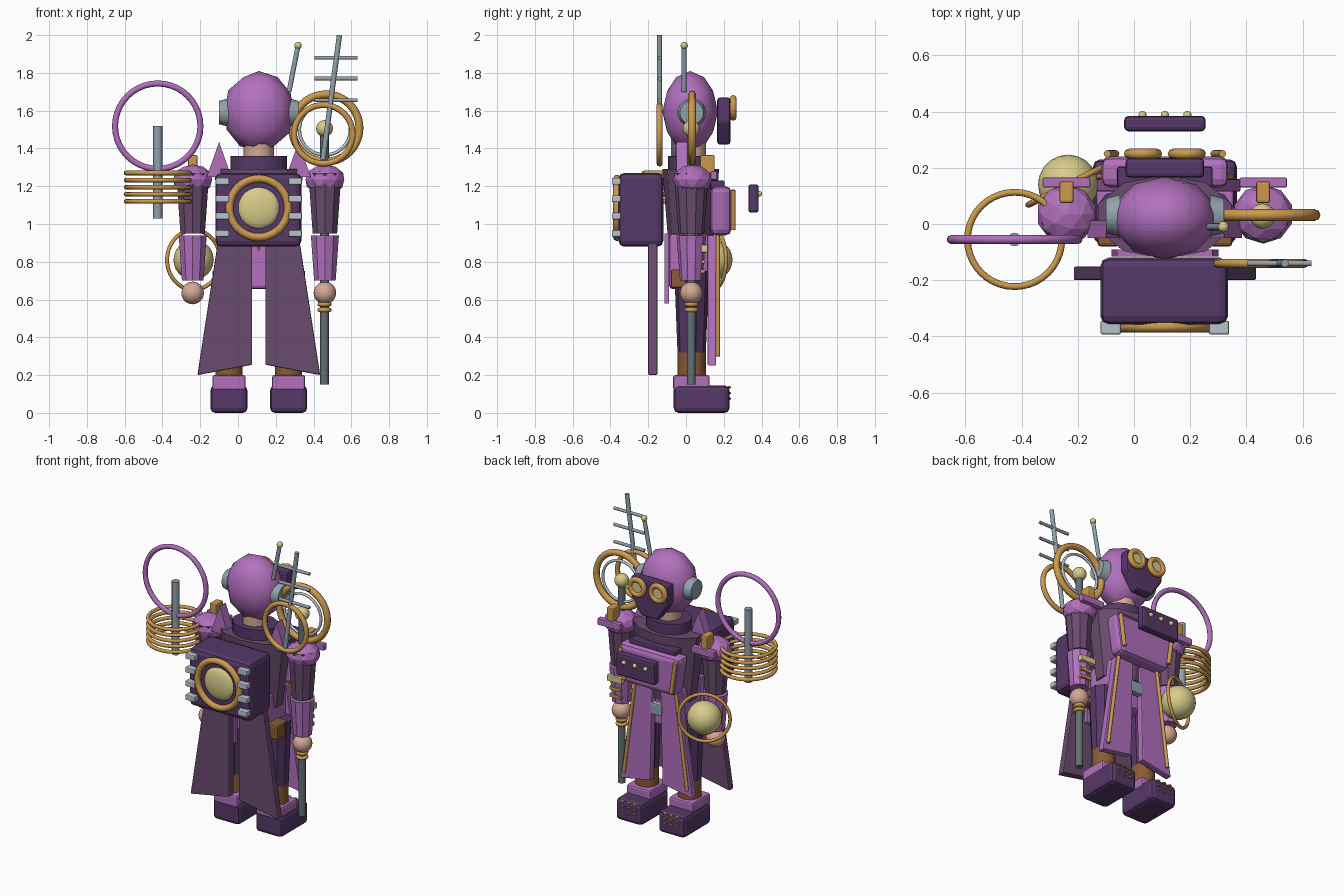
import bpy, bmesh, math
from mathutils import Vector

if "Cube" in bpy.data.objects:
    bpy.data.objects.remove(bpy.data.objects["Cube"])

CX = 0.11          # body centre line
SIDES = ((-1, "right"), (1, "left"))


def material(name, r, g, b):
    col = [((c / 255 + 0.055) / 1.055) ** 2.4 for c in (r, g, b)] + [1]
    m = bpy.data.materials.new(name)
    m.use_nodes = True
    m.diffuse_color = col
    m.node_tree.nodes["Principled BSDF"].inputs["Base Color"].default_value = col
    return m


PURPLE = material("light purple", 178, 112, 190)
DARK = material("deep violet", 86, 56, 104)
PLUM = material("muted plum", 106, 76, 110)
GOLD = material("brass", 204, 154, 78)
YELLOW = material("pale yellow", 216, 204, 138)
SILVER = material("silver", 186, 196, 204)
STEEL = material("steel", 146, 162, 172)
IRON = material("dark steel", 100, 112, 118)
SKIN = material("skin", 214, 168, 148)
BROWN = material("brown leather", 138, 92, 54)


def finish(name, mat, smooth=None, bevel=0):
    ob = bpy.context.object
    ob.name = name
    ob.data.materials.append(mat)
    if bevel:
        mod = ob.modifiers.new("Bevel", "BEVEL")
        mod.width, mod.segments = bevel, 2
    if smooth:
        bpy.ops.object.shade_smooth_by_angle(angle=math.radians(smooth))
    return ob


def box(name, lo, hi, mat, bevel=0):
    lo, hi = Vector(lo), Vector(hi)
    bpy.ops.mesh.primitive_cube_add(size=1, location=(lo + hi) / 2)
    bpy.context.object.scale = hi - lo
    bpy.ops.object.transform_apply(location=False, rotation=False)
    return finish(name, mat, bevel=bevel)


def ball(name, loc, radii, mat, sub=3, smooth=40):
    bpy.ops.mesh.primitive_ico_sphere_add(subdivisions=sub, radius=1, location=loc)
    bpy.context.object.scale = radii
    bpy.ops.object.transform_apply(location=False, rotation=False)
    return finish(name, mat, smooth)


def rod(name, a, b, r1, mat, r2=None, n=12, squash=1, smooth=40):
    a, b = Vector(a), Vector(b)
    bpy.ops.mesh.primitive_cone_add(vertices=n, radius1=r1, radius2=r1 if r2 is None else r2,
                                    depth=(b - a).length, location=(a + b) / 2)
    ob = bpy.context.object
    ob.scale.y = squash
    ob.rotation_euler = (b - a).to_track_quat("Z", "Y").to_euler()
    return finish(name, mat, smooth)


def ring(name, loc, major, minor, mat, rot=(math.pi / 2, 0, 0)):
    bpy.ops.mesh.primitive_torus_add(location=loc, rotation=rot, major_radius=major, minor_radius=minor,
                                     major_segments=40, minor_segments=8)
    return finish(name, mat, 60)


def plate(name, outline, y0, y1, mat, bevel=0):
    """Extrude an (x, z) outline from y0 to y1."""
    bm = bmesh.new()
    face = bm.faces.new([bm.verts.new((x, y0, z)) for x, z in outline])
    top = bmesh.ops.extrude_face_region(bm, geom=[face])["geom"]
    bmesh.ops.translate(bm, vec=(0, y1 - y0, 0), verts=[v for v in top if isinstance(v, bmesh.types.BMVert)])
    bmesh.ops.recalc_face_normals(bm, faces=bm.faces)
    me = bpy.data.meshes.new(name)
    bm.to_mesh(me)
    bm.free()
    ob = bpy.data.objects.new(name, me)
    bpy.context.collection.objects.link(ob)
    bpy.context.view_layer.objects.active = ob
    return finish(name, mat, bevel=bevel)


# Head, neck and collar
ball("head", (CX, 0.022, 1.595), (0.19, 0.147, 0.215), PURPLE, sub=2)
rod("neck", (CX, 0.025, 1.3), (CX, 0.025, 1.45), 0.08, SKIN)
rod("collar", (CX, 0.025, 1.28), (CX, 0.025, 1.36), 0.15, DARK, n=16, squash=0.8)
rod("head_antenna", (0.27, -0.01, 1.7), (0.318, -0.01, 1.945), 0.013, STEEL)
ball("antenna_tip", (0.318, -0.01, 1.945), [0.02] * 3, YELLOW, sub=2)
mask = [(-0.14, 1.67), (0.14, 1.67), (0.14, 1.54), (0.06, 1.42), (-0.06, 1.42), (-0.14, 1.54)]
plate("mask", [(CX + x, z) for x, z in mask], 0.165, 0.235, DARK, 0.015)
for s, side in SIDES:
    rod(side + "_ear_disc", (CX + s * 0.16, 0.03, 1.59), (CX + s * 0.21, 0.03, 1.59), 0.075, STEEL, 0.062, n=20)
    x = CX + s * 0.078
    ring(side + "_goggle_rim", (x, 0.25, 1.615), 0.05, 0.018, GOLD)
    rod(side + "_goggle_lens", (x, 0.225, 1.615), (x, 0.255, 1.615), 0.045, YELLOW, n=20)

# Torso and skirt
rod("torso", (CX, 0.025, 0.84), (CX, 0.025, 1.29), 0.19, PLUM, 0.25, n=10, squash=0.6, smooth=None)
box("pelvis", (CX - 0.17, -0.09, 0.655), (CX + 0.17, 0.12, 0.95), PURPLE, 0.02)
chest = [(-0.23, 1.2), (0.23, 1.2), (0.19, 0.94), (-0.19, 0.94)]
plate("chest_plate", [(CX + x, z) for x, z in chest], 0.13, 0.24, PURPLE, 0.03)
box("chest_strap", (CX - 0.17, 0.13, 1.18), (CX + 0.17, 0.205, 1.23), DARK, 0.01)
box("control_box", (-0.035, 0.33, 1.06), (0.255, 0.385, 1.21), DARK, 0.015)
for i in (-1, 0, 1):
    ball("control_button", (CX + i * 0.08, 0.388, 1.16), [0.015] * 3, YELLOW, sub=2)
box("buckle", (CX - 0.045, 0.12, 0.74), (CX + 0.045, 0.165, 0.82), STEEL, 0.01)

for s, side in SIDES:
    def X(d):
        return CX + s * d

    # Coat panels, piping and spikes
    plate(side + "_coat_tail", [(X(0.035), 1.21), (X(0.17), 1.21), (X(0.325), 0.2), (X(0.035), 0.255)],
          -0.2, -0.152, PLUM, 0.006)
    plate(side + "_front_flap", [(X(0.03), 0.94), (X(0.165), 0.94), (X(0.27), 0.25), (X(0.045), 0.29)],
          0.115, 0.16, PURPLE, 0.006)
    plate(side + "_back_panel", [(X(0.05), 0.95), (X(0.17), 0.95), (X(0.19), 0.58), (X(0.05), 0.58)],
          -0.115, -0.09, PURPLE)
    rod(side + "_flap_piping", (X(0.15), 0.168, 0.95), (X(0.235), 0.168, 0.3), 0.011, GOLD)
    rod(side + "_chest_piping", (X(0.175), 0.25, 0.97), (X(0.205), 0.25, 1.18), 0.013, GOLD)
    plate(side + "_shoulder_spike", [(X(0.145), 1.25), (X(0.275), 1.25), (X(0.21), 1.435)], -0.05, 0.012, PURPLE)
    box(side + "_hip_pouch", (X(0.2) - 0.04, -0.08, 0.66), (X(0.2) + 0.04, 0.03, 0.76), BROWN, 0.012)

    # Arms
    ax, ay = X(0.35), 0.028
    ball(side + "_shoulder", (ax, ay + 0.007, 1.235), (0.108, 0.105, 0.08), PURPLE, sub=2, smooth=None)
    rod(side + "_upper_arm", (ax, ay, 0.95), (ax, ay, 1.27), 0.068, PLUM, 0.092, n=10, smooth=None)
    rod(side + "_forearm", (ax, ay, 0.7), (ax, ay, 0.94), 0.06, PURPLE, 0.078, n=10, smooth=None)
    ball(side + "_hand", (ax, ay, 0.635), [0.06] * 3, SKIN)
    box(side + "_epaulette", (ax - 0.085, 0.13, 1.235), (ax + 0.085, 0.165, 1.28), PURPLE, 0.006)
    box(side + "_shoulder_clasp", (ax - 0.025, 0.075, 1.265), (ax + 0.025, 0.152, 1.365), GOLD, 0.008)

    # Legs and boots
    lx = X(0.158)
    rod(side + "_leg", (lx, 0.03, 0.32), (lx, 0.03, 0.75), 0.075, DARK, 0.092, n=10, smooth=None)
    rod(side + "_gaiter", (lx, 0.03, 0.18), (lx, 0.03, 0.33), 0.075, BROWN, 0.075, n=10)
    box(side + "_boot_cuff", (lx - 0.088, -0.068, 0.12), (lx + 0.088, 0.125, 0.2), PURPLE, 0.012)
    box(side + "_boot", (lx - 0.098, -0.065, 0), (lx + 0.098, 0.23, 0.145), DARK, 0.025)
    for z in (0.075, 0.105, 0.135):
        for i in (-1, 0, 1):
            ball(side + "_boot_stud", (lx + i * 0.045, 0.228, z), (0.015, 0.012, 0.008), GOLD, sub=1)

# Forearm gauges
box("wrist_gauge", (0.4, 0.08, 0.85), (0.51, 0.115, 0.89), YELLOW, 0.005)
for z in (0.74, 0.79):
    box("wrist_strip", (0.42, 0.075, z), (0.5, 0.1, z + 0.02), GOLD)

# Backpack with dial and clips
box("backpack", (-0.12, -0.357, 0.88), (0.335, -0.12, 1.27), DARK, 0.03)
ring("dial_ring", (CX, -0.365, 1.085), 0.155, 0.021, GOLD)
ball("dial_lens", (CX, -0.35, 1.085), (0.112, 0.035, 0.112), YELLOW)
for s, side in SIDES:
    for i in range(4):
        x, z = CX + s * 0.193, 0.95 + i * 0.092
        box(side + "_pack_clip", (x - 0.036, -0.393, z - 0.018), (x + 0.036, -0.345, z + 0.018), SILVER, 0.006)

# Staff with orb and rings
rod("staff", (0.458, 0.028, 0.15), (0.458, 0.028, 1.48), 0.023, IRON)
for z in (0.545, 0.575):
    ring("staff_band", (0.458, 0.028, z), 0.026, 0.012, GOLD, (0, 0, 0))
ball("staff_orb", (0.458, 0.028, 1.505), [0.045] * 3, YELLOW)
ring("staff_ring", (0.465, 0.032, 1.508), 0.178, 0.021, GOLD)
ring("staff_inner_ring", (0.46, 0.032, 1.5), 0.135, 0.009, SILVER)

# Aerial with loop and crossbars
ring("aerial_loop", (0.452, -0.14, 1.475), 0.155, 0.016, GOLD)
rod("aerial_pole", (0.45, -0.14, 1.34), (0.537, -0.14, 2.0), 0.014, STEEL)
for z in (1.655, 1.77, 1.88):
    rod("aerial_bar", (0.405, -0.14, z), (0.632, -0.14, z), 0.01, STEEL)

# Coil with rod and hoop
rod("coil_rod", (-0.425, -0.055, 1.03), (-0.425, -0.055, 1.52), 0.024, STEEL)
ring("coil_hoop", (-0.425, -0.055, 1.518), 0.226, 0.016, PURPLE)
for i in range(5):
    ring("coil_turn", (-0.425, -0.055, 1.12 + i * 0.0375), 0.168, 0.012, GOLD, (0, 0, 0))

# Hip lamp with tilted ring
ball("lamp_globe", (-0.235, 0.14, 0.81), [0.107] * 3, YELLOW)
ring("lamp_ring", (-0.235, 0.14, 0.81), 0.158, 0.011, GOLD, (math.pi / 2, 0, math.radians(27)))
